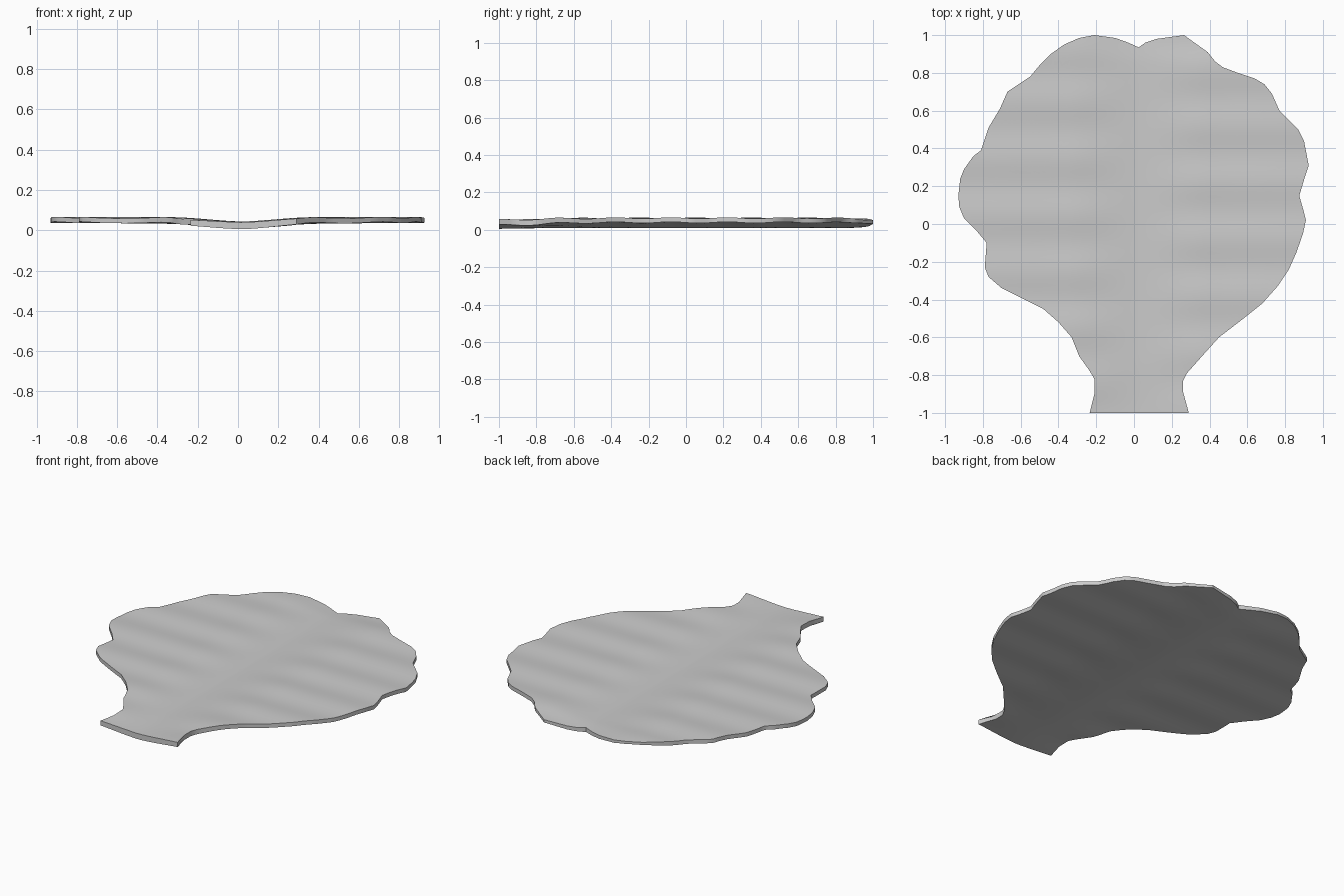
import bpy, bmesh, math
from mathutils import Vector

if "Cube" in bpy.data.objects:
    bpy.data.objects.remove(bpy.data.objects["Cube"])

# Scalloped outline, clockwise from the top notch
OUTLINE = [
    (.025, .935), (.06, .96), (.12, .98), (.265, 1), (.32, .96), (.39, .91),
    (.43, .86), (.47, .83), (.55, .80), (.64, .77), (.69, .74), (.73, .69),
    (.77, .60), (.82, .55), (.87, .50), (.90, .44), (.925, .31), (.905, .25),
    (.875, .15), (.895, .08), (.91, .02), (.895, -.05), (.86, -.15), (.82, -.24),
    (.76, -.33), (.68, -.42), (.58, -.5), (.45, -.6), (.36, -.7), (.28, -.79),
    (.26, -.83), (.26, -.92), (.29, -1),
    (-.235, -1), (-.21, -.92), (-.21, -.82), (-.24, -.77), (-.29, -.7),
    (-.33, -.6), (-.40, -.52), (-.48, -.45), (-.6, -.39), (-.7, -.34),
    (-.77, -.28), (-.79, -.23), (-.78, -.1), (-.83, -.04), (-.9, .03),
    (-.925, .09), (-.93, .15), (-.92, .24), (-.9, .29), (-.85, .36), (-.81, .39),
    (-.77, .51), (-.71, .61), (-.67, .7), (-.55, .78), (-.5, .84), (-.44, .9),
    (-.37, .95), (-.29, .985), (-.21, 1), (-.1, .985), (-.03, .96)]
CENTRE = Vector((.02, 0))
RINGS = 36


def smoothstep(t):
    t = max(0, min(1, t))
    return t * t * (3 - 2 * t)


def resample(points, step=.03):
    out = []
    for i, p in enumerate(points):
        a, b = Vector(p), Vector(points[(i + 1) % len(points)])
        n = max(1, round((b - a).length / step))
        out += [a.lerp(b, k / n) for k in range(n)]
    return out


def heights(x, y):
    # Shallow valley along the midrib with staggered ripples on each half
    d = abs(x - .02)
    mid = .026 + .022 * smoothstep((d + .03) / .4) + .003 * smoothstep((d - .2) / .6)
    mid -= .004 * smoothstep((-y - .7) / .3)
    phase = .07 if x > .02 else .2
    mid += .0035 * smoothstep(d / .35) * -math.cos(2 * math.pi * (y - phase) / .3)
    thick = .034 - .010 * smoothstep(d / .5)
    thick -= .012 * smoothstep((y - .85) / .15)
    return mid + thick / 2, mid - thick / 2


rim = resample(OUTLINE)
n = len(rim)
bm = bmesh.new()
skins = []
for side in (0, 1):
    hub = bm.verts.new((CENTRE.x, CENTRE.y, heights(*CENTRE)[side]))
    rings = []
    for r in range(1, RINGS + 1):
        pts = [CENTRE.lerp(p, r / RINGS) for p in rim]
        rings.append([bm.verts.new((p.x, p.y, heights(p.x, p.y)[side])) for p in pts])
    for i in range(n):
        j = (i + 1) % n
        bm.faces.new((hub, rings[0][i], rings[0][j]))
        for a, b in zip(rings, rings[1:]):
            bm.faces.new((a[i], b[i], b[j], a[j]))
    skins.append(rings[-1])

# Rim wall joining both skins
for i in range(n):
    j = (i + 1) % n
    bm.faces.new((skins[0][i], skins[1][i], skins[1][j], skins[0][j]))
bmesh.ops.recalc_face_normals(bm, faces=bm.faces)

mesh = bpy.data.meshes.new("rippled_shell_leaf")
bm.to_mesh(mesh)
bm.free()
leaf = bpy.data.objects.new("rippled_shell_leaf", mesh)
bpy.context.collection.objects.link(leaf)
bpy.context.view_layer.objects.active = leaf
leaf.select_set(True)
bpy.ops.object.shade_smooth_by_angle(angle=math.radians(35))
